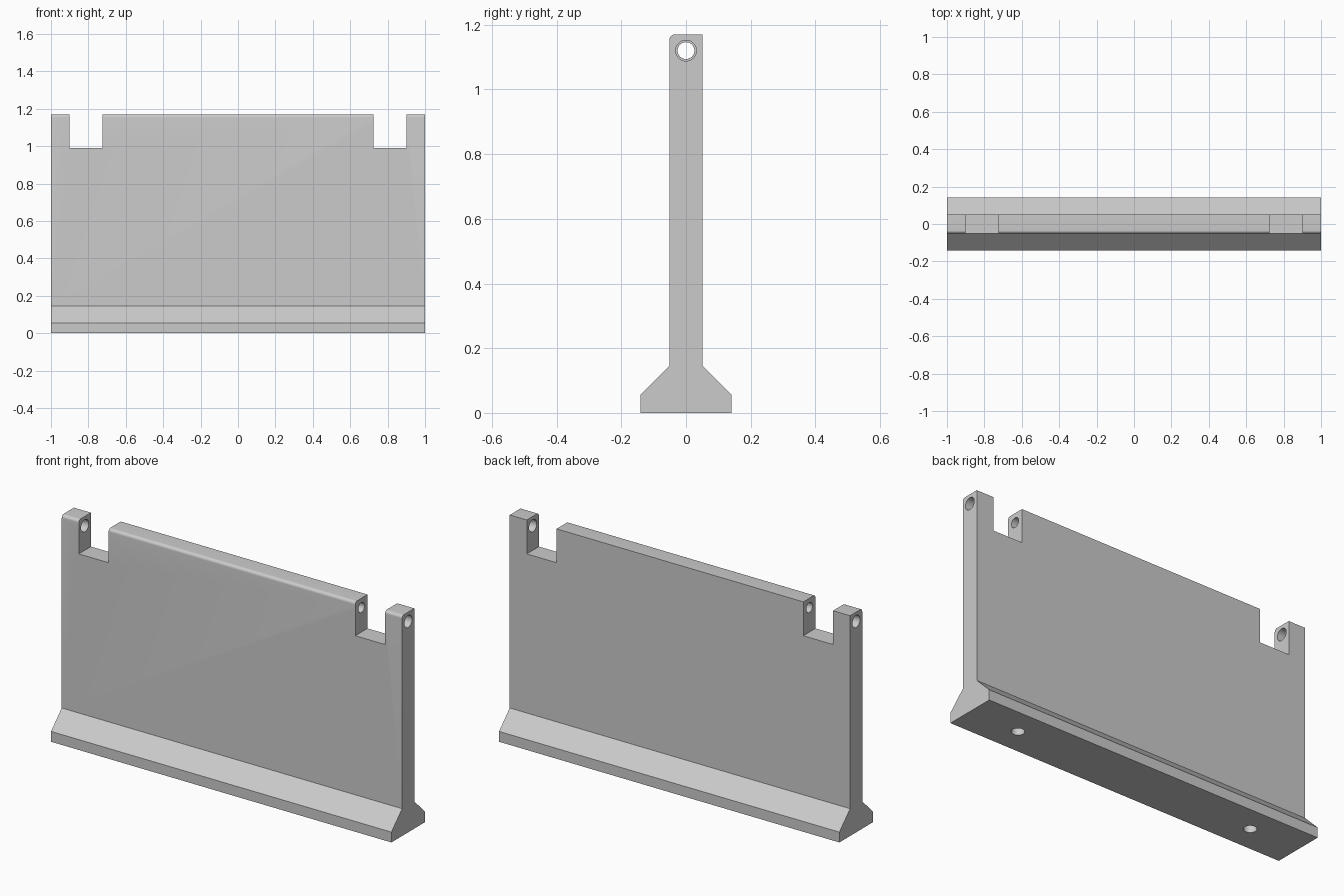
import bpy
import math

cube = bpy.data.objects.get("Cube")
if cube:
    bpy.data.objects.remove(cube, do_unlink=True)

HEIGHT, HALF_T, ROUND = 1.17, 0.051, 0.016

grey = bpy.data.materials.new("plain_grey")
grey.use_nodes = True
grey.diffuse_color = (0.6, 0.6, 0.6, 1)
grey.node_tree.nodes["Principled BSDF"].inputs["Base Color"].default_value = (0.6, 0.6, 0.6, 1)


def extrude_profile(name, profile, x0, x1):
    """Prism along x from a counter-clockwise (y, z) outline."""
    n = len(profile)
    verts = [(x, y, z) for x in (x0, x1) for y, z in profile]
    faces = [tuple(reversed(range(n))), tuple(range(n, 2 * n))]
    faces += [(i, (i + 1) % n, n + (i + 1) % n, n + i) for i in range(n)]
    mesh = bpy.data.meshes.new(name)
    mesh.from_pydata(verts, [], faces)
    obj = bpy.data.objects.new(name, mesh)
    bpy.context.collection.objects.link(obj)
    mesh.materials.append(grey)
    return obj


def cut(target, cutter):
    """Subtract the cutter for good and remove it."""
    cutter.hide_render = True
    cutter.data.materials.append(grey)
    mod = target.modifiers.new("cut", "BOOLEAN")
    mod.operation, mod.solver, mod.object = "DIFFERENCE", "EXACT", cutter
    bpy.ops.object.select_all(action="DESELECT")
    bpy.context.view_layer.objects.active = target
    target.select_set(True)
    bpy.ops.object.modifier_apply(modifier=mod.name)
    bpy.data.objects.remove(cutter, do_unlink=True)


def box(x0, x1, z0, z1):
    bpy.ops.mesh.primitive_cube_add(size=1, location=((x0 + x1) / 2, 0, (z0 + z1) / 2))
    obj = bpy.context.object
    obj.scale = (abs(x1 - x0), 0.5, z1 - z0)
    return obj


def rod(radius, length, location, along_x):
    bpy.ops.mesh.primitive_cylinder_add(
        vertices=40, radius=radius, depth=length, location=location,
        rotation=(0, math.pi / 2 if along_x else 0, 0))
    return bpy.context.object


# Panel with flared foot and a rounded front top edge
outline = [(-0.141, 0), (0.141, 0), (0.141, 0.055), (HALF_T, 0.145), (HALF_T, HEIGHT)]
for i in range(9):
    a = math.pi / 2 * (1 + i / 8)
    outline.append((-HALF_T + ROUND + ROUND * math.cos(a),
                    HEIGHT - ROUND + ROUND * math.sin(a)))
outline += [(-HALF_T, 0.145), (-0.141, 0.055)]
panel = extrude_profile("panel", outline, -1, 1)

# Narrow pin hole through the middle, before the notches
cut(panel, rod(0.026, 2.2, (0, 0, 1.12), True))

for side in (-1, 1):
    # Notch that leaves an outer lug
    cut(panel, box(side * 0.725, side * 0.9, 0.99, 1.3))
    # Wider pin hole in the outer lug
    cut(panel, rod(0.032, 0.24, (side * 0.95, 0, 1.12), True))
    # Blind dowel hole under the foot
    cut(panel, rod(0.032, 0.4, (side * 0.707, 0, 0), False))

bpy.ops.object.shade_smooth_by_angle(angle=math.radians(30))
